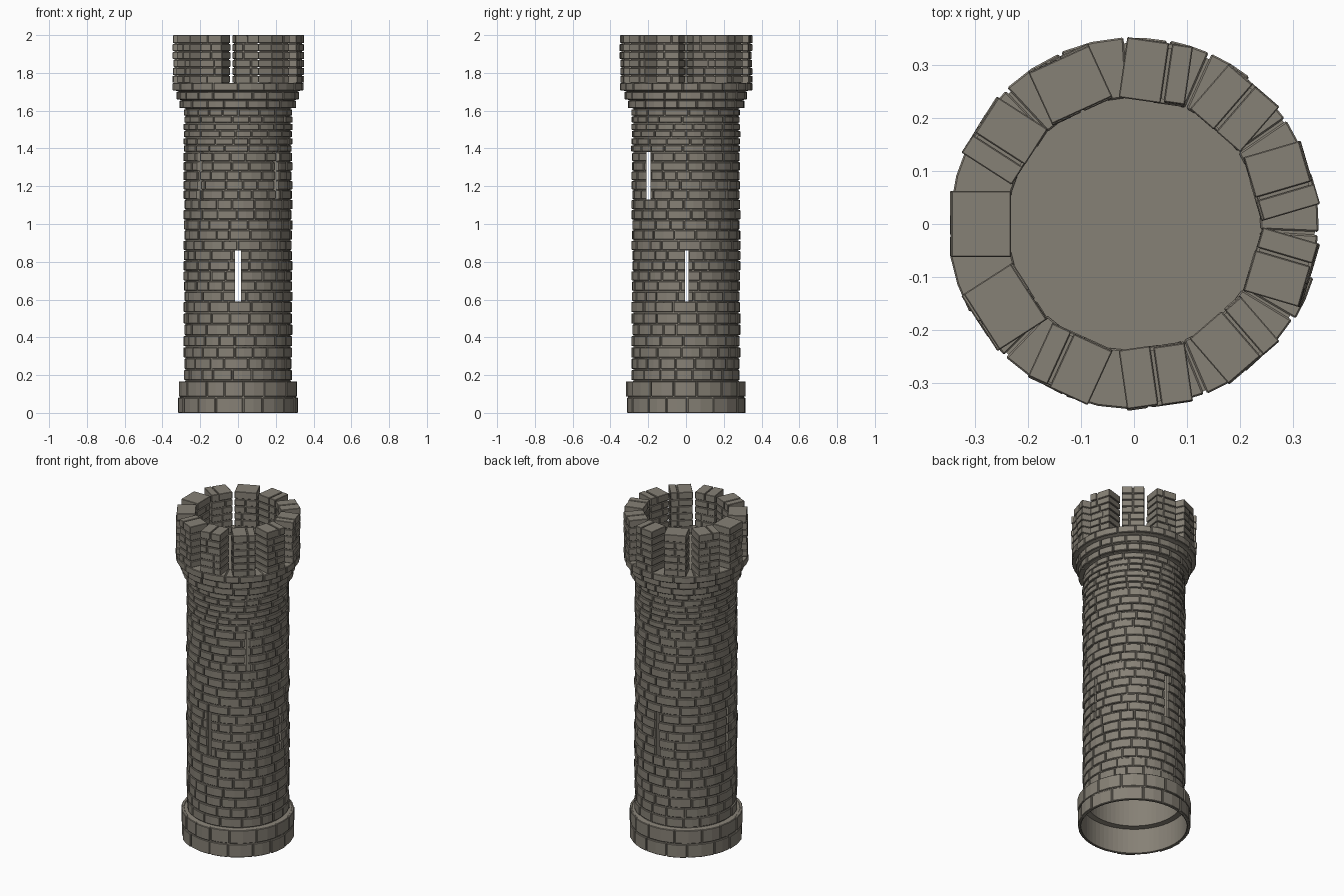
import bpy, bmesh, math, random
from mathutils import Matrix, Vector

random.seed(7)
if "Cube" in bpy.data.objects:
    bpy.data.objects.remove(bpy.data.objects["Cube"], do_unlink=True)

GAP = 0.006
TAU = math.tau

# One stone colour for the whole tower
STONE_RGBA = (0.24, 0.218, 0.18, 1)
stone = bpy.data.materials.new("warm grey stone")
stone.use_nodes = True
stone.diffuse_color = STONE_RGBA
stone.node_tree.nodes["Principled BSDF"].inputs["Base Color"].default_value = STONE_RGBA


def make_object(name, bm):
    bmesh.ops.recalc_face_normals(bm, faces=bm.faces)
    mesh = bpy.data.meshes.new(name)
    bm.to_mesh(mesh)
    bm.free()
    mesh.materials.append(stone)
    obj = bpy.data.objects.new(name, mesh)
    bpy.context.collection.objects.link(obj)
    return obj


def add_box(bm, lo, hi, turn=0):
    lo, hi = Vector(lo), Vector(hi)
    mat = Matrix.Rotation(turn, 4, "Z") @ Matrix.Translation((lo + hi) / 2)
    mat = mat @ Matrix.Diagonal((*(hi - lo), 1))
    bmesh.ops.create_cube(bm, size=1, matrix=mat)


def add_arc_brick(bm, r0, r1, a0, a1, z0, z1, steps=2):
    # One curved stone: a chain of square sections closed at both ends
    rings = []
    for i in range(steps + 1):
        a = a0 + (a1 - a0) * i / steps
        c, s = math.cos(a), math.sin(a)
        rings.append([bm.verts.new((r * c, r * s, z))
                      for r, z in ((r0, z0), (r1, z0), (r1, z1), (r0, z1))])
    for p, q in zip(rings, rings[1:]):
        for k in range(4):
            n = (k + 1) % 4
            bm.faces.new((p[k], p[n], q[n], q[k]))
    bm.faces.new(rings[0])
    bm.faces.new(rings[-1])


def add_course(bm, r0, r1, z0, z1, count):
    # A ring of stones of uneven length, with open joints between them
    widths = [random.uniform(0.7, 1.3) for _ in range(count)]
    a = random.uniform(0, TAU)
    joint = GAP / r1 / 2
    for w in widths:
        step = TAU * w / sum(widths)
        out = r1 + random.uniform(-0.004, 0.003)
        add_arc_brick(bm, r0, out, a + joint, a + step - joint,
                      z0 + GAP / 2, z1 - GAP / 2)
        a += step


def add_courses(bm, r0, r1, z0, z1, rows, count):
    h = (z1 - z0) / rows
    for i in range(rows):
        add_course(bm, r0, r1, z0 + i * h, z0 + (i + 1) * h, count)


def soften(obj, width=0.003):
    mod = obj.modifiers.new("worn_edges", "BEVEL")
    mod.width = width
    mod.segments = 1
    mod.limit_method = "ANGLE"
    mod.angle_limit = math.radians(40)


# Base plinth
bm = bmesh.new()
add_courses(bm, 0.3, 0.316, -GAP / 2, 0.17, 2, 15)
soften(make_object("base_plinth_stones", bm))

# Shaft courses, getting thinner towards the top
bm = bmesh.new()
for z0, z1, rows in ((0.17, 0.59, 7), (0.59, 0.86, 5), (0.86, 1.13, 5),
                     (1.13, 1.38, 5), (1.38, 1.61, 6)):
    add_courses(bm, 0.27, 0.287, z0, z1, rows, 18)
shaft = make_object("shaft_stones", bm)
soften(shaft)

# Flared courses that carry the parapet
bm = bmesh.new()
for r0, r1, z0 in ((0.272, 0.31, 1.61), (0.272, 0.324, 1.657), (0.238, 0.35, 1.704)):
    add_course(bm, r0, r1, z0, z0 + 0.046, 20)
soften(make_object("flared_stones", bm))

# Backing wall behind the joints, revolved from its cross-section
section = [(0.308, 0.002), (0.308, 0.164), (0.278, 0.168), (0.278, 1.61),
           (0.3, 1.62), (0.3, 1.655), (0.314, 1.66), (0.314, 1.7),
           (0.341, 1.71), (0.341, 1.744), (0.245, 1.744), (0.266, 1.6),
           (0.266, 0.16), (0.296, 0.155), (0.296, 0.002)]
bm = bmesh.new()
SIDES = 64
rings = [[bm.verts.new((r * math.cos(TAU * i / SIDES), r * math.sin(TAU * i / SIDES), z))
          for r, z in section] for i in range(SIDES)]
for i in range(SIDES):
    p, q = rings[i], rings[(i + 1) % SIDES]
    for k in range(len(section)):
        n = (k + 1) % len(section)
        bm.faces.new((p[k], p[n], q[n], q[k]))
wall = make_object("backing_wall", bm)

# Roof floor inside the parapet
bm = bmesh.new()
bmesh.ops.create_cone(bm, cap_ends=True, segments=48, radius1=0.25, radius2=0.25,
                      depth=0.03, matrix=Matrix.Translation((0, 0, 1.725)))
make_object("roof_floor", bm)

# Merlons: stacked stones around a solid core
MERLONS, ROWS = 11, 6
IN, OUT, HALF = 0.234, 0.344, 0.0625
BOTTOM, TOP = 1.748, 2.0
WHOLE_TOPS = (0, 1, 9)
stones, cores = bmesh.new(), bmesh.new()
row_h = (TOP - BOTTOM) / ROWS
for m in range(MERLONS):
    turn = math.pi + TAU * m / MERLONS
    add_box(cores, (IN + 0.006, -HALF + 0.006, BOTTOM - 0.01),
            (OUT - 0.007, HALF - 0.006, TOP - 0.006), turn)
    for row in range(ROWS):
        z0 = BOTTOM + row * row_h
        z1 = z0 + row_h - (GAP if row < ROWS - 1 else 0)
        split = random.choice((-0.02, 0, 0.02))
        if row == ROWS - 1 and m in WHOLE_TOPS:
            spans = [(-HALF, HALF)]
        else:
            spans = [(-HALF, split - GAP / 2), (split + GAP / 2, HALF)]
        for y0, y1 in spans:
            j_in, j_out = random.uniform(-0.003, 0.002), random.uniform(-0.003, 0.003)
            add_box(stones, (IN + j_in, y0, z0), (OUT + j_out, y1, z1), turn)
soften(make_object("merlon_stones", stones), 0.002)
make_object("merlon_cores", cores)

# Arrow slits: three cuts running straight through the tower
bm = bmesh.new()
for y, half_x, half_y, z0, z1 in ((0, 0.015, 0.4, 0.59, 0.86),
                                  (0.004, 0.4, 0.009, 0.59, 0.86),
                                  (-0.198, 0.4, 0.01, 1.13, 1.38)):
    add_box(bm, (-half_x, y - half_y, z0), (half_x, y + half_y, z1))
cutter = make_object("slit_cutter", bm)
cutter.hide_render = True
for obj in (shaft, wall):
    mod = obj.modifiers.new("arrow_slits", "BOOLEAN")
    mod.operation = "DIFFERENCE"
    mod.solver = "EXACT"
    mod.use_self = True
    mod.object = cutter
    bpy.context.view_layer.objects.active = obj
    for name in [m.name for m in obj.modifiers]:
        bpy.ops.object.modifier_apply(modifier=name)
bpy.data.objects.remove(cutter, do_unlink=True)
